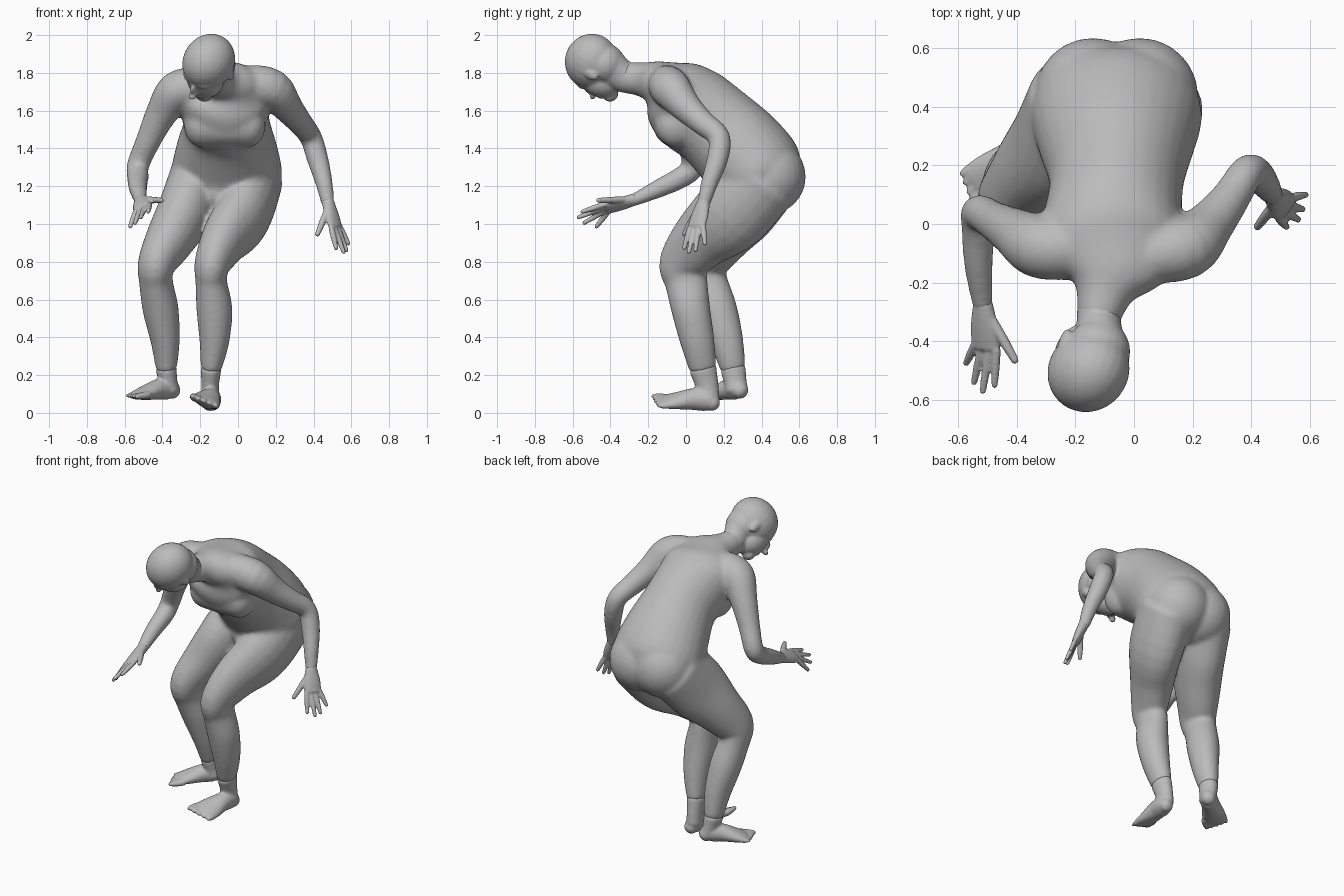
import bpy
import bmesh
from math import sin, cos, pi
from mathutils import Vector, Matrix

default_cube = bpy.data.objects.get("Cube")
if default_cube:
    bpy.data.objects.remove(default_cube, do_unlink=True)

# One plain clay colour for the whole figure
clay = bpy.data.materials.new("clay_grey")
clay.use_nodes = True
clay.diffuse_color = (0.5, 0.5, 0.5, 1)
clay.node_tree.nodes["Principled BSDF"].inputs["Base Color"].default_value = clay.diffuse_color


def spline(points, steps=4):
    """Catmull-Rom interpolation of control tuples (position and radii alike)."""
    points = [Vector(p) for p in points]
    padded = [points[0]] + points + [points[-1]]
    result = []
    for a, b, c, d in zip(padded, padded[1:], padded[2:], padded[3:]):
        for i in range(steps):
            t = i / steps
            result.append(b + (c - a) * (t / 2) + (a * 2 - b * 5 + c * 4 - d) * (t * t / 2)
                          + (b * 3 - a - c * 3 + d) * (t * t * t / 2))
    return result + [points[-1]]


def loft(bm, rings, side, sides=20, dome=0.8):
    """Closed tube through rings of (x, y, z, half width, half depth), rounded ends."""
    samples = spline(rings)
    centres = [Vector(s[:3]) for s in samples]
    sections = []
    for i, sample in enumerate(samples):
        ahead = centres[min(i + 1, len(centres) - 1)]
        behind = centres[max(i - 1, 0)]
        sections.append((centres[i], (ahead - behind).normalized(), sample[3], sample[4]))

    def domed(section, sign):
        centre, tangent, wide, deep = section
        reach = sign * dome * min(wide, deep)
        return [(centre + tangent * reach * sin(a), tangent, wide * cos(a), deep * cos(a))
                for a in (pi / 8, pi / 4, pi * 0.36, pi * 0.45)]

    sections = domed(sections[0], -1)[::-1] + sections + domed(sections[-1], 1)
    loops = []
    for centre, tangent, wide, deep in sections:
        across = Vector(side)
        across = (across - tangent * across.dot(tangent)).normalized()
        out = tangent.cross(across)
        loops.append([bm.verts.new(centre + across * wide * cos(k * 2 * pi / sides)
                                   + out * deep * sin(k * 2 * pi / sides))
                      for k in range(sides)])
    for low, high in zip(loops, loops[1:]):
        for k in range(sides):
            n = (k + 1) % sides
            bm.faces.new((low[k], low[n], high[n], high[k]))
    bm.faces.new(loops[0][::-1])
    bm.faces.new(loops[-1])


def ball(bm, centre, radii, axes=Matrix.Identity(3)):
    """Ellipsoid with its radii measured along the given axes."""
    matrix = Matrix.Translation(centre) @ axes.to_4x4() @ Matrix.Diagonal((*radii, 1))
    bmesh.ops.create_uvsphere(bm, u_segments=24, v_segments=16, radius=1, matrix=matrix)


def finish(bm, name, voxel, smoothing):
    """Fuse the overlapping volumes into one smooth skin."""
    bmesh.ops.recalc_face_normals(bm, faces=bm.faces)
    mesh = bpy.data.meshes.new(name)
    bm.to_mesh(mesh)
    bm.free()
    mesh.materials.append(clay)
    obj = bpy.data.objects.new(name, mesh)
    bpy.context.collection.objects.link(obj)
    remesh = obj.modifiers.new("fuse", "REMESH")
    remesh.mode = "VOXEL"
    remesh.voxel_size = voxel
    remesh.use_smooth_shade = True
    smooth = obj.modifiers.new("soften", "SMOOTH")
    smooth.factor = 0.5
    smooth.iterations = smoothing


X = (1, 0, 0)
body = bmesh.new()

# Torso, bent forward, from pelvis to the base of the neck
loft(body, [
    (-.06, .43, 1.17, .21, .17), (-.06, .385, 1.26, .29, .25), (-.06, .285, 1.39, .27, .25),
    (-.06, .15, 1.52, .23, .235), (-.07, .03, 1.61, .235, .235), (-.08, -.07, 1.69, .25, .2),
    (-.08, -.15, 1.745, .2, .125), (-.1, -.23, 1.765, .105, .092),
    (-.12, -.31, 1.775, .078, .085)], X, 28, .6)

# Chest shelf, seat and groin
loft(body, [(-.2, -.05, 1.53, .115, .125), (-.07, -.065, 1.53, .11, .12),
            (.06, -.05, 1.53, .115, .125)], (0, 1, 0), 20, .75)
for x in (-.14, .02):
    ball(body, (x, .435, 1.25), (.2, .2, .2))
ball(body, (-.11, .25, 1.17), (.1, .12, .1))

# Shoulders and arms down to the wrists
loft(body, [
    (.06, -.1, 1.735, .1, .11), (.18, -.08, 1.715, .108, .108), (.26, 0, 1.62, .083, .083),
    (.33, .09, 1.535, .067, .067), (.385, .175, 1.46, .06, .06), (.42, .168, 1.35, .058, .058),
    (.455, .125, 1.22, .047, .047), (.475, .095, 1.11, .036, .036)], (.5, .85, .2))
loft(body, [
    (-.22, -.09, 1.725, .1, .11), (-.325, -.075, 1.7, .11, .108), (-.405, -.03, 1.585, .085, .085),
    (-.475, .01, 1.44, .067, .067), (-.53, .04, 1.31, .06, .06), (-.53, -.02, 1.25, .058, .058),
    (-.53, -.14, 1.19, .05, .05), (-.515, -.28, 1.125, .034, .036)], (0, .85, -.5))

# Legs down to the shins
left_shin = (-.143, .09, .23, .055, .073)
right_shin = (-.38, .25, .23, .056, .067)
loft(body, [
    (.075, .41, 1.24, .165, .2), (.025, .235, 1.05, .15, .205), (-.07, .085, .92, .124, .165),
    (-.135, -.015, .79, .097, .13), (-.142, 0, .7, .084, .115), (-.125, .025, .55, .096, .104),
    (-.125, .06, .38, .08, .092), left_shin], X, 20, .2)
loft(body, [
    (-.2, .41, 1.24, .165, .2), (-.275, .27, 1.07, .15, .205), (-.36, .17, .92, .13, .16),
    (-.43, .09, .79, .102, .13), (-.435, .11, .7, .09, .11), (-.41, .165, .55, .096, .106),
    (-.385, .215, .38, .078, .09), right_shin], X, 20, .2)
finish(body, "body", .011, 18)

# Head, turned down and to its right: axes are left, back and up
head = bmesh.new()
left = Vector((.8, -.45, -.4)).normalized()
face = Vector((-.54, -.27, -.78))
face = (face - left * face.dot(left)).normalized()
axes = Matrix((left, -face, face.cross(left))).transposed()
skull = Vector((-.155, -.5, 1.86))


def feature(side, front, up, radii):
    ball(head, skull + axes @ Vector((side, -front, up)), radii, axes)


loft(head, [(-.118, -.29, 1.772, .076, .083), (-.12, -.34, 1.785, .076, .085),
            (-.115, -.4, 1.83, .085, .095)], X)  # neck
feature(0, 0, 0, (.134, .153, .142))            # cranium
feature(0, -.03, -.07, (.11, .105, .11))        # nape
feature(0, .07, -.08, (.1, .095, .115))         # face
feature(0, .125, -.16, (.05, .038, .038))       # chin
feature(0, .12, -.01, (.085, .035, .035))       # brow
feature(0, .135, -.115, (.05, .036, .03))       # mouth
feature(0, .165, -.05, (.016, .026, .045))      # nose bridge
feature(0, .185, -.07, (.021, .028, .016))      # nose tip
for s in (-1, 1):
    feature(s * .122, -.005, -.055, (.016, .027, .045))     # ear
finish(head, "head", .008, 5)


def digit(bm, base, tip, radius, side):
    """Tapered finger or toe."""
    base, tip = Vector(base), Vector(tip)
    middle = base.lerp(tip, .5)
    loft(bm, [(*base, radius, radius), (*middle, radius, radius),
              (*tip, radius * .75, radius * .75)], side, 12)


def hand(name, wrist, knuckles, across, tips, thumb):
    """Palm from wrist to knuckles, fingers from index to little, then the thumb."""
    bm = bmesh.new()
    wrist, knuckles = Vector(wrist), Vector(knuckles)
    across = Vector(across).normalized()
    middle = wrist.lerp(knuckles, .55)
    loft(bm, [(*wrist, .034, .032), (*middle, .052, .028), (*knuckles, .054, .021)],
         across, 20, .5)
    for k, tip in enumerate(tips):
        digit(bm, knuckles + across * (k - 1.5) * .028, tip, .015, across)
    root = wrist.lerp(knuckles, .3) - across * .027
    digit(bm, root, thumb, .018, across)
    finish(bm, name, .006, 3)


hand("left_hand", (.475, .095, 1.12), (.515, .055, .985), (.5, .85, .2),
     [(.52, -.01, .87), (.56, .015, .85), (.575, .05, .86), (.585, .1, .895)], (.42, -.01, .945))
hand("right_hand", (-.515, -.27, 1.13), (-.505, -.42, 1.085), (-.85, .2, -.45),
     [(-.475, -.55, 1.065), (-.515, -.57, 1.035), (-.545, -.54, 1.005), (-.572, -.475, .985)],
     (-.405, -.465, 1.125))


def foot(name, ankle, rings, across, forward):
    """Ankle, sole and instep from heel to ball, five toes from the big toe outward."""
    bm = bmesh.new()
    across, forward = Vector(across).normalized(), Vector(forward).normalized()
    loft(bm, ankle, X, 20, .5)
    loft(bm, rings, across, 20)
    front = Vector(rings[-1][:3])
    for k in range(5):
        base = front + across * (k - 2) * .032 - forward * .02
        length = .08 - .009 * k
        digit(bm, base, base + forward * length, .02 - .0015 * k, across)
    finish(bm, name, .008, 7)


foot("left_foot", [left_shin, (-.147, .11, .15, .047, .062), (-.147, .118, .08, .048, .06)], [
    (-.135, .145, .05, .042, .042), (-.14, .11, .065, .052, .058), (-.15, .04, .073, .058, .058),
    (-.165, -.05, .065, .076, .04), (-.175, -.12, .06, .083, .024)], (1, -.1, -.38), (-.1, -1, .1))
foot("right_foot", [right_shin, (-.368, .262, .16, .048, .06), (-.355, .27, .12, .046, .06)], [
    (-.345, .29, .115, .044, .044), (-.365, .27, .128, .052, .058), (-.42, .225, .125, .058, .055),
    (-.49, .17, .105, .074, .038), (-.53, .135, .093, .078, .023)], (-.62, .78, 0), (-.78, -.62, -.1))
